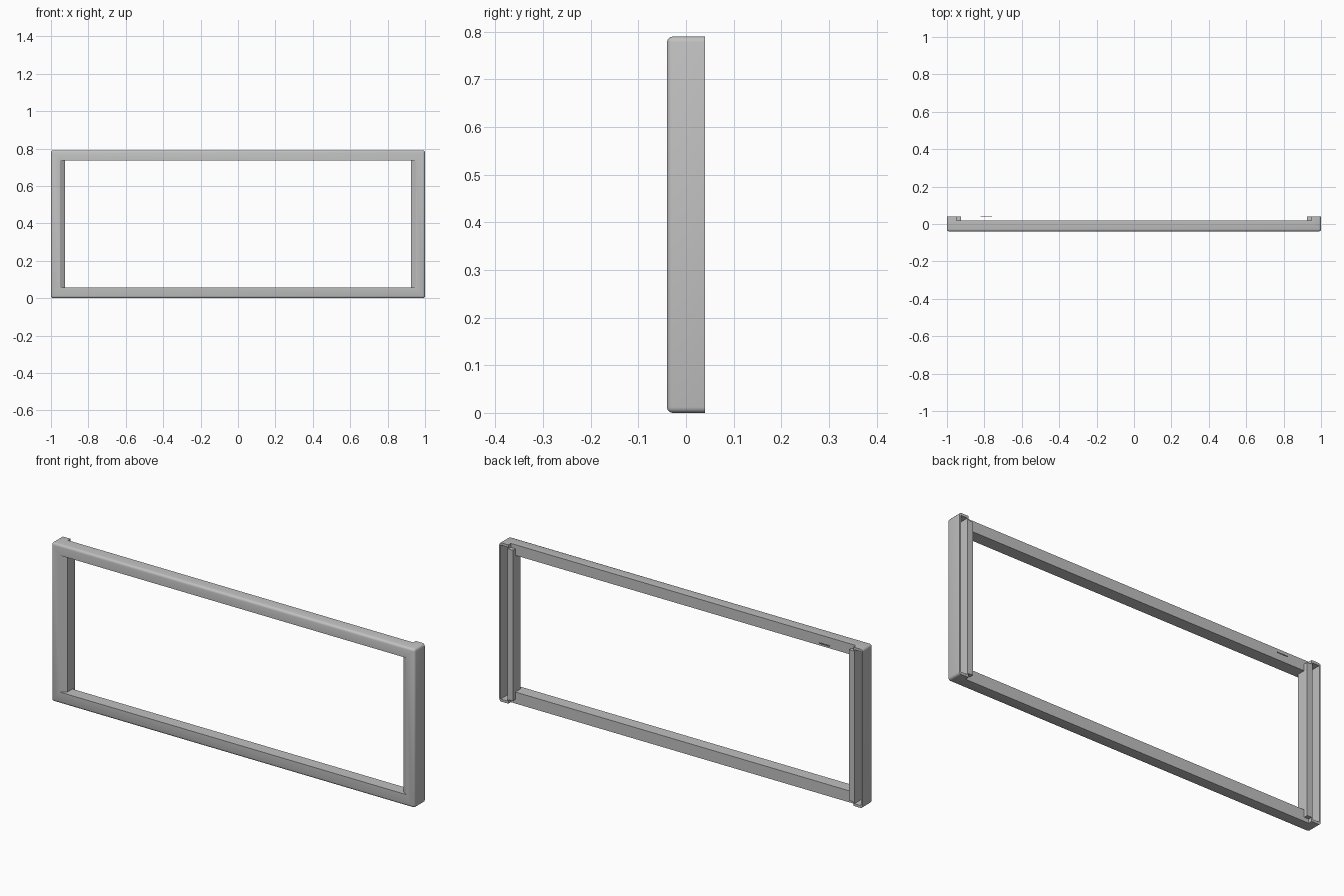
import bpy, bmesh, math

cube = bpy.data.objects.get("Cube")
if cube:
    bpy.data.objects.remove(cube, do_unlink=True)

W, D, H = 1.0, 0.04, 0.79      # half width, half depth, height
INNER, LIP = 0.925, 0.952      # inner faces of the side posts
RAIL_BACK = 0.02               # rear plane of the thinner rails

grey = bpy.data.materials.new("satin_grey")
grey.use_nodes = True
color = (0.53, 0.53, 0.53, 1)
grey.diffuse_color = color
grey.node_tree.nodes["Principled BSDF"].inputs["Base Color"].default_value = color


def make_object(name, bm):
    bmesh.ops.recalc_face_normals(bm, faces=bm.faces)
    mesh = bpy.data.meshes.new(name)
    bm.to_mesh(mesh)
    bm.free()
    mesh.materials.append(grey)
    obj = bpy.data.objects.new(name, mesh)
    bpy.context.collection.objects.link(obj)
    return obj


def prism(outline, z0, z1):
    """Extrude an xy outline from z0 to z1."""
    bm = bmesh.new()
    face = bm.faces.new([bm.verts.new((x, y, z0)) for x, y in outline])
    grown = bmesh.ops.extrude_face_region(bm, geom=[face])["geom"]
    verts = [v for v in grown if isinstance(v, bmesh.types.BMVert)]
    bmesh.ops.translate(bm, verts=verts, vec=(0, 0, z1 - z0))
    return bm


def box(x0, x1, y0, y1, z0, z1):
    return prism([(x0, y0), (x1, y0), (x1, y1), (x0, y1)], z0, z1)


# Solid blank, rounded everywhere except around its flat back
bm = box(-W, W, -D, D, 0, H)
soft = [e for e in bm.edges if min(v.co.y for v in e.verts) < 0]
bmesh.ops.bevel(bm, geom=soft, offset=0.012, segments=3, profile=0.5, affect="EDGES")
frame = make_object("frame", bm)

# Central opening, with slanted front lips beside the posts
half = [(LIP, -0.06), (LIP, -0.038), (INNER, -0.02), (INNER, 0.06)]
opening = half + [(-x, y) for x, y in reversed(half)]
cutters = [("opening_cutter", prism(opening, 0.057, 0.737))]

# Step that leaves the rails thinner than the posts
cutters.append(("rail_back_cutter", box(-INNER, INNER, RAIL_BACK, 0.06, -0.1, H + 0.1)))

# Channels open to the back, and short notches at both ends of the inner walls
for side, s in (("left", 1), ("right", -1)):
    a, b = sorted((s * 0.955, s * 0.992))
    cutters.append((side + "_channel_cutter", box(a, b, -0.025, 0.06, 0.012, H - 0.012)))
    a, b = sorted((s * 0.9, s * 0.95))
    for end, z0, z1 in (("top", H - 0.02, H + 0.1), ("bottom", -0.1, 0.02)):
        cutters.append((f"{side}_{end}_notch_cutter", box(a, b, RAIL_BACK, 0.06, z0, z1)))

bpy.context.view_layer.objects.active = frame
frame.select_set(True)
for name, shape in cutters:
    cutter = make_object(name, shape)
    cutter.hide_render = True
    mod = frame.modifiers.new(name, "BOOLEAN")
    mod.operation, mod.solver, mod.object = "DIFFERENCE", "EXACT", cutter
    bpy.ops.object.modifier_apply(modifier=name)
    bpy.data.objects.remove(cutter, do_unlink=True)
bpy.ops.object.shade_smooth_by_angle(angle=math.radians(35))

# Small sliver tab behind the top rail
make_object("rear_tab", box(-0.82, -0.76, 0.038, 0.04, 0.756, 0.761))
